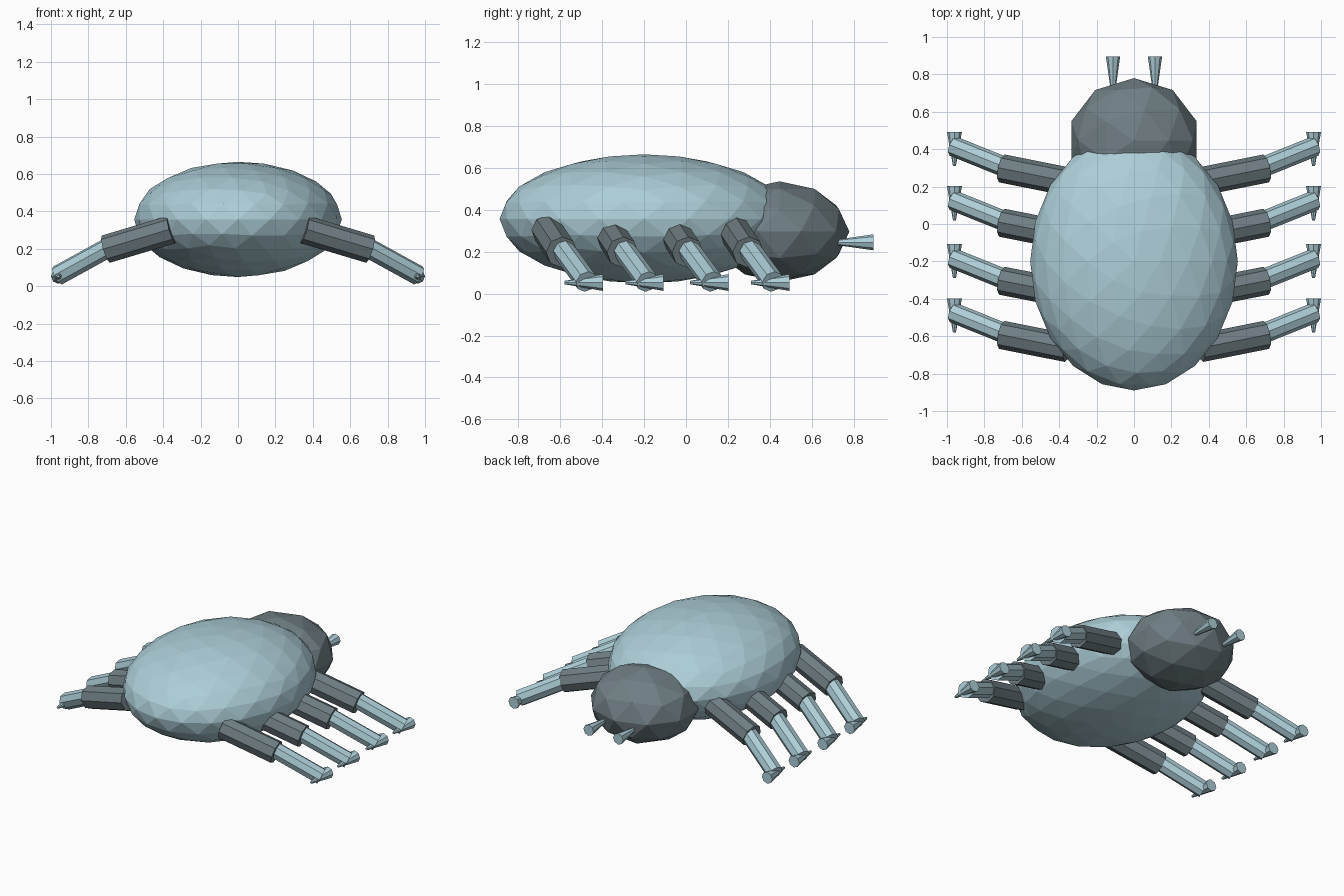
import bpy
import bmesh
from mathutils import Vector, Matrix

if "Cube" in bpy.data.objects:
    bpy.data.objects.remove(bpy.data.objects["Cube"])


def material(name, rgb):
    m = bpy.data.materials.new(name)
    m.diffuse_color = (*rgb, 1)
    m.use_nodes = True
    m.node_tree.nodes["Principled BSDF"].inputs["Base Color"].default_value = m.diffuse_color
    return m


PALE = material("pale_blue", (0.42, 0.62, 0.69))
GREY = material("slate_grey", (0.16, 0.21, 0.23))


def finish(name, bm, mat):
    mesh = bpy.data.meshes.new(name)
    bm.to_mesh(mesh)
    bm.free()
    mesh.materials.append(mat)
    ob = bpy.data.objects.new(name, mesh)
    bpy.context.collection.objects.link(ob)
    return ob


def faceted_ball(name, centre, radii, level, mat):
    bm = bmesh.new()
    bmesh.ops.create_icosphere(
        bm, subdivisions=level, radius=1,
        matrix=Matrix.Translation(centre) @ Matrix.Diagonal((*radii, 1)))
    return finish(name, bm, mat)


def rod(name, start, end, r_start, r_end, mat, sides=8):
    a, b = Vector(start), Vector(end)
    turn = (b - a).to_track_quat('Z', 'Y').to_matrix().to_4x4()
    bm = bmesh.new()
    bmesh.ops.create_cone(
        bm, cap_ends=True, segments=sides, radius1=r_start, radius2=r_end,
        depth=(b - a).length, matrix=Matrix.Translation((a + b) / 2) @ turn)
    return finish(name, bm, mat)


# Body and head
faceted_ball("body", (0, -0.2, 0.357), (0.555, 0.69, 0.308), 3, PALE)
faceted_ball("head", (0, 0.447, 0.296), (0.352, 0.333, 0.24), 2, GREY)

for side, s in (("left", -1), ("right", 1)):
    # Flared feeler on the face
    rod(f"feeler_{side}", (s * 0.112, 0.71, 0.245), (s * 0.112, 0.895, 0.245),
        0.012, 0.038, PALE)
    # Four legs: thick upper part, thin lower part, flared foot
    for i, dy in enumerate((0, -0.29, -0.60, -0.89), 1):
        tag = f"{side}_{i}"
        rod(f"upper_leg_{tag}", (s * 0.355, 0.227 + dy, 0.303),
            (s * 0.707, 0.297 + dy, 0.198), 0.076, 0.076, GREY)
        rod(f"lower_leg_{tag}", (s * 0.65, 0.288 + dy, 0.23),
            (s * 0.965, 0.415 + dy, 0.057), 0.054, 0.054, PALE)
        rod(f"foot_{tag}", (s * 0.96, 0.31 + dy, 0.053),
            (s * 0.96, 0.493 + dy, 0.053), 0.008, 0.04, PALE)
